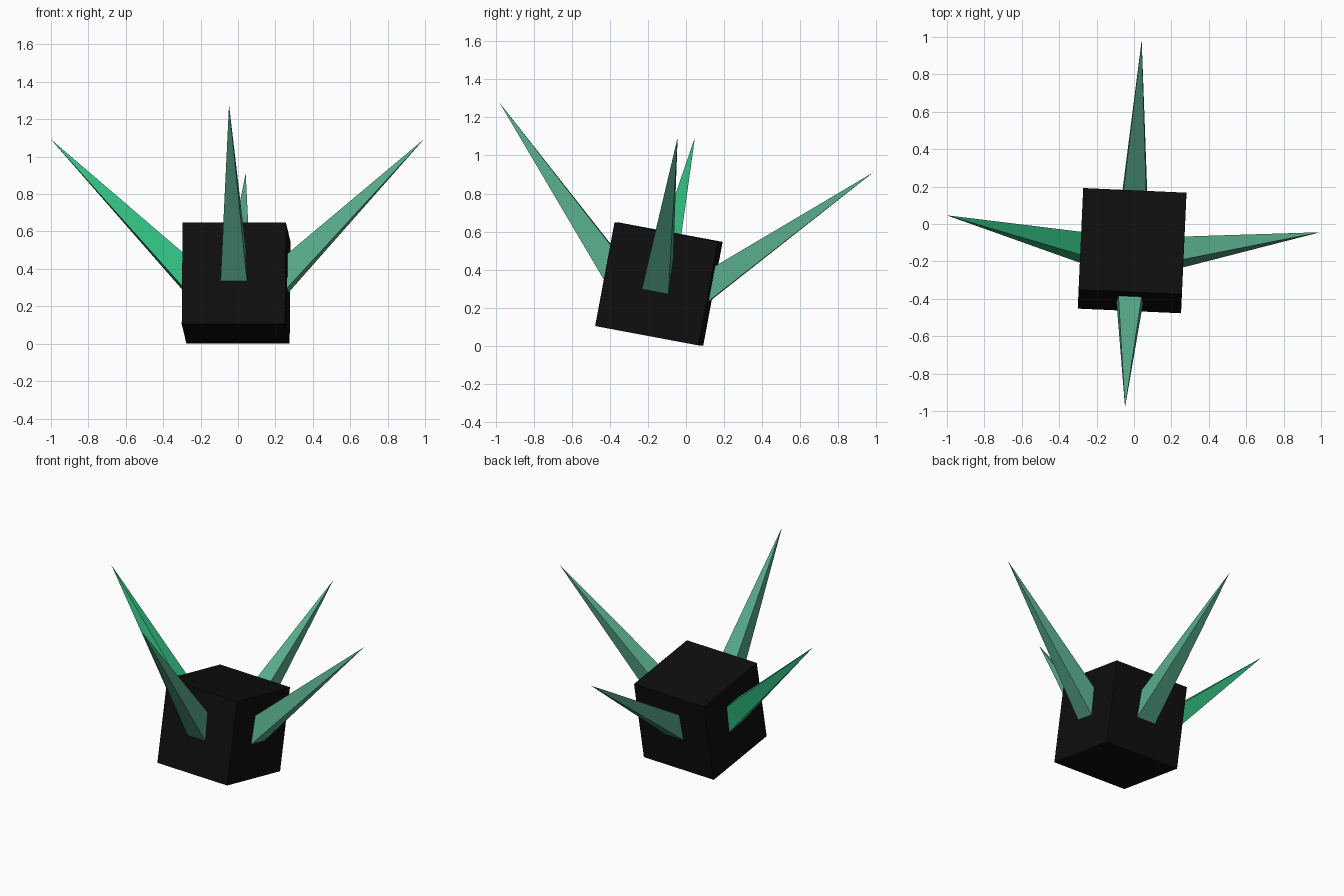
import bpy
import math
from mathutils import Matrix, Vector

if "Cube" in bpy.data.objects:
    bpy.data.objects.remove(bpy.data.objects["Cube"])


def material(name, color):
    m = bpy.data.materials.new(name)
    m.diffuse_color = (*color, 1)
    m.use_nodes = True
    m.node_tree.nodes["Principled BSDF"].inputs["Base Color"].default_value = m.diffuse_color
    return m


black = material("black", (0.0045, 0.0045, 0.0045))
muted_green = material("muted green", (0.098, 0.413, 0.262))
vivid_green = material("vivid green", (0.032, 0.515, 0.216))

SIDE = 0.553
# The whole model leans back and is turned slightly about z
POSE = (Matrix.Translation((-0.01, -0.1425, 0.325))
        @ Matrix.Rotation(math.radians(-2.6), 4, 'Z')
        @ Matrix.Rotation(math.radians(-10.6), 4, 'X'))

# Cube body
bpy.ops.mesh.primitive_cube_add(size=SIDE)
body = bpy.context.object
body.name = "cube_body"
body.data.transform(POSE)
body.data.materials.append(black)


def spike(name, turn, mat):
    """Square pyramid at 45 degrees, rooted inside the body, turned about z."""
    base, tip = Vector((0.18, 0, -0.037)), Vector((1.0, 0, 0.783))
    length = (tip - base).length
    bpy.ops.mesh.primitive_cone_add(vertices=4, radius1=length * 0.0647 * math.sqrt(2),
                                    radius2=0, depth=length)
    ob = bpy.context.object
    ob.name = name
    ob.data.transform(POSE
                      @ Matrix.Rotation(math.radians(turn), 4, 'Z')
                      @ Matrix.Translation((base + tip) / 2)
                      @ Matrix.Rotation(math.radians(45), 4, 'Y')
                      @ Matrix.Rotation(math.radians(45), 4, 'Z'))
    ob.data.materials.append(mat)


# Four spikes, one per side face
spike("right_spike", 0, muted_green)
spike("back_spike", 90, muted_green)
spike("left_spike", 180, vivid_green)
spike("front_spike", 270, muted_green)
